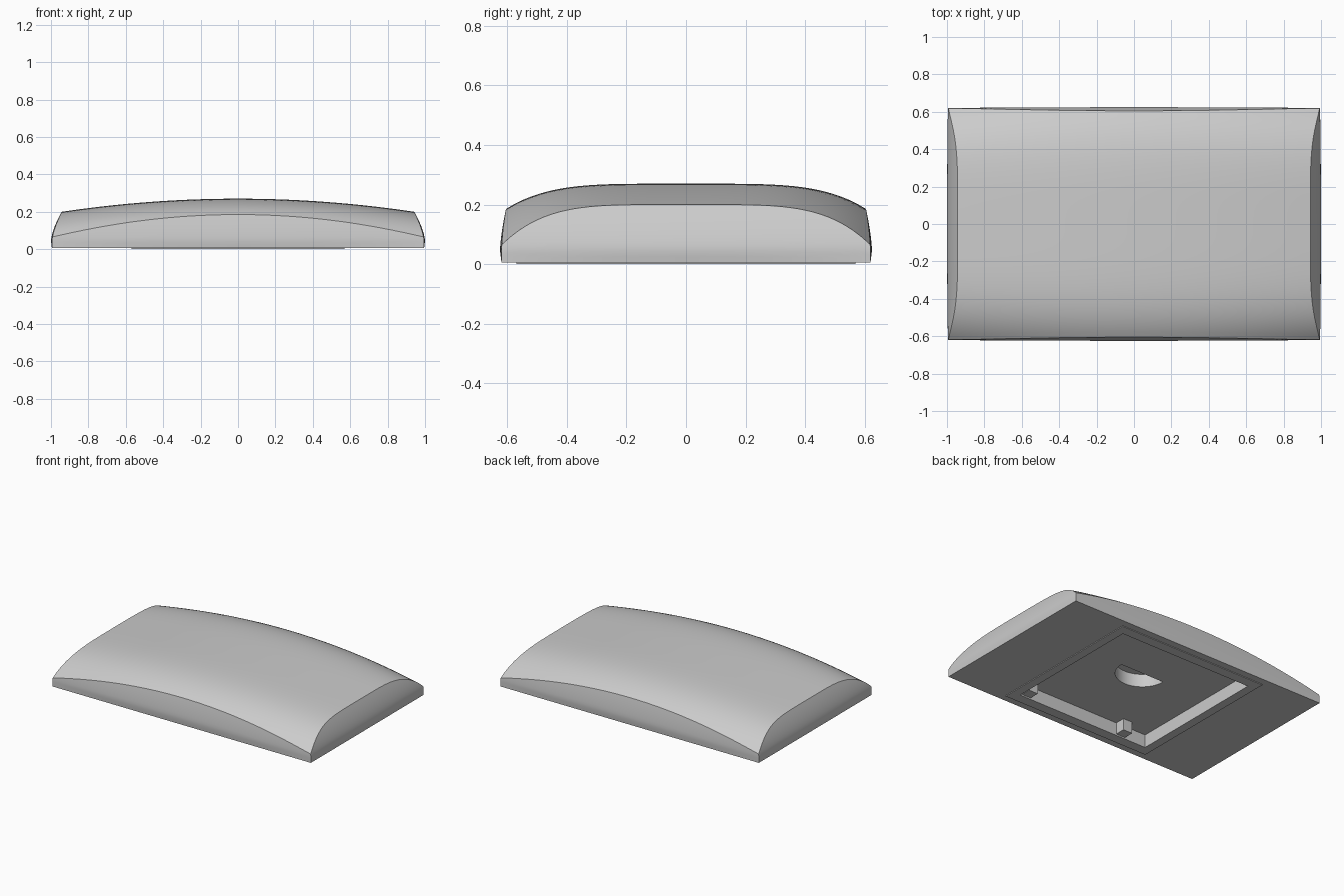
import bpy, bmesh, math
from mathutils import Matrix

cube = bpy.data.objects.get("Cube")
if cube:
    bpy.data.objects.remove(cube, do_unlink=True)

# single casing colour
grey = bpy.data.materials.new("casing_grey")
grey.use_nodes = True
GREY = (0.6, 0.6, 0.6, 1)
grey.diffuse_color = GREY
grey.node_tree.nodes["Principled BSDF"].inputs["Base Color"].default_value = GREY

BASE = 0.005      # underside height, resting on the lip
NX, NY, LEVELS = 48, 48, 10


def make_object(name, bm):
    bmesh.ops.recalc_face_normals(bm, faces=bm.faces)
    mesh = bpy.data.meshes.new(name)
    bm.to_mesh(mesh)
    bm.free()
    mesh.materials.append(grey)
    obj = bpy.data.objects.new(name, mesh)
    bpy.context.collection.objects.link(obj)
    return obj


def box(name, low, high):
    bm = bmesh.new()
    size = [b - a for a, b in zip(low, high)]
    mid = [(a + b) / 2 for a, b in zip(low, high)]
    bmesh.ops.create_cube(bm, size=1, matrix=Matrix.Translation(mid) @ Matrix.Diagonal((*size, 1)))
    return make_object(name, bm)


def half_disc(name, radius, y_flat, z0, z1):
    bm = bmesh.new()
    arc = [math.pi * (1 + i / 24) for i in range(25)]
    face = bm.faces.new([bm.verts.new((radius * math.cos(a), y_flat + radius * math.sin(a), z0)) for a in arc])
    geom = bmesh.ops.extrude_face_region(bm, geom=[face])["geom"]
    bmesh.ops.translate(bm, verts=[v for v in geom if isinstance(v, bmesh.types.BMVert)], vec=(0, 0, z1 - z0))
    return make_object(name, bm)


def wall_point(u, v, z):
    """Curved, inward leaning walls, bulging slightly in the middle."""
    lean = max(0, z - 0.045)
    bulge = 0.005 * min(1, (z - BASE) / 0.04)
    x = 0.995 - 0.057 * (lean / 0.155) ** 1.5 + bulge * (1 - v * v)
    y = 0.62 - 0.02 * (lean / 0.14) ** 1.5 + bulge * (1 - u * u)
    return u * x, v * y


def dome_height(x, y):
    side = (abs(y) / 0.605) ** 4.5
    return 0.27 - 0.085 * side - x * x * (0.079 + 0.03 * side)


def dome_point(u, v):
    z = 0.2
    for _ in range(12):
        x, y = wall_point(u, v, z)
        z = dome_height(x, y)
    return x, y, z


# domed casing: top grid, wall rings, flat underside
bm = bmesh.new()
grid = [[bm.verts.new(dome_point(2 * i / NX - 1, 2 * j / NY - 1)) for j in range(NY + 1)] for i in range(NX + 1)]
for i in range(NX):
    for j in range(NY):
        bm.faces.new((grid[i][j], grid[i + 1][j], grid[i + 1][j + 1], grid[i][j + 1]))
rim = ([(i, 0) for i in range(NX)] + [(NX, j) for j in range(NY)]
       + [(i, NY) for i in range(NX, 0, -1)] + [(0, j) for j in range(NY, 0, -1)])
upper = [grid[i][j] for i, j in rim]
tops = [v.co.z for v in upper]
for level in range(LEVELS - 1, -1, -1):
    lower = []
    for (i, j), top in zip(rim, tops):
        u, v = 2 * i / NX - 1, 2 * j / NY - 1
        z = BASE + (top - BASE) * level / LEVELS
        lower.append(bm.verts.new((*wall_point(u, v, z), z)))
    for k in range(len(rim)):
        n = (k + 1) % len(rim)
        bm.faces.new((upper[k], lower[k], lower[n], upper[n]))
    upper = lower
bm.faces.new(upper)
casing = make_object("domed_casing", bm)

# underside recess and finger hole
FLOOR = 0.09
for cutter in (box("recess_cutter", (-0.51, -0.5, -0.1), (0.51, 0.5, FLOOR)),
               half_disc("finger_hole_cutter", 0.17, 0.08, 0.02, 0.18)):
    cutter.hide_render = True
    mod = casing.modifiers.new("cut", "BOOLEAN")
    mod.operation = "DIFFERENCE"
    mod.solver = "EXACT"
    mod.object = cutter
    bpy.context.view_layer.objects.active = casing
    bpy.ops.object.modifier_apply(modifier=mod.name)
    bpy.data.objects.remove(cutter, do_unlink=True)

bpy.ops.object.select_all(action="DESELECT")
casing.select_set(True)
bpy.context.view_layer.objects.active = casing
bpy.ops.object.shade_smooth_by_angle(angle=math.radians(30))

# thin lip around the recess, clips on its front wall, ribs on its floor
for side, word in ((-1, "front"), (1, "back")):
    y0, y1 = sorted((side * 0.5, side * 0.57))
    box(word + "_lip", (-0.57, y0, 0), (0.57, y1, BASE))
for side, word in ((-1, "right"), (1, "left")):
    x0, x1 = sorted((side * 0.51, side * 0.57))
    box(word + "_lip", (x0, -0.5, 0), (x1, 0.5, BASE))
for x, word in ((-0.31, "right"), (0.46, "left")):
    box(word + "_clip", (x - 0.035, -0.5, 0.01), (x + 0.035, -0.43, FLOOR))
box("back_floor_rib", (-0.42, 0.41, FLOOR - 0.008), (0.42, 0.43, FLOOR))
box("left_floor_rib", (0.42, -0.38, FLOOR - 0.008), (0.44, 0.43, FLOOR))
